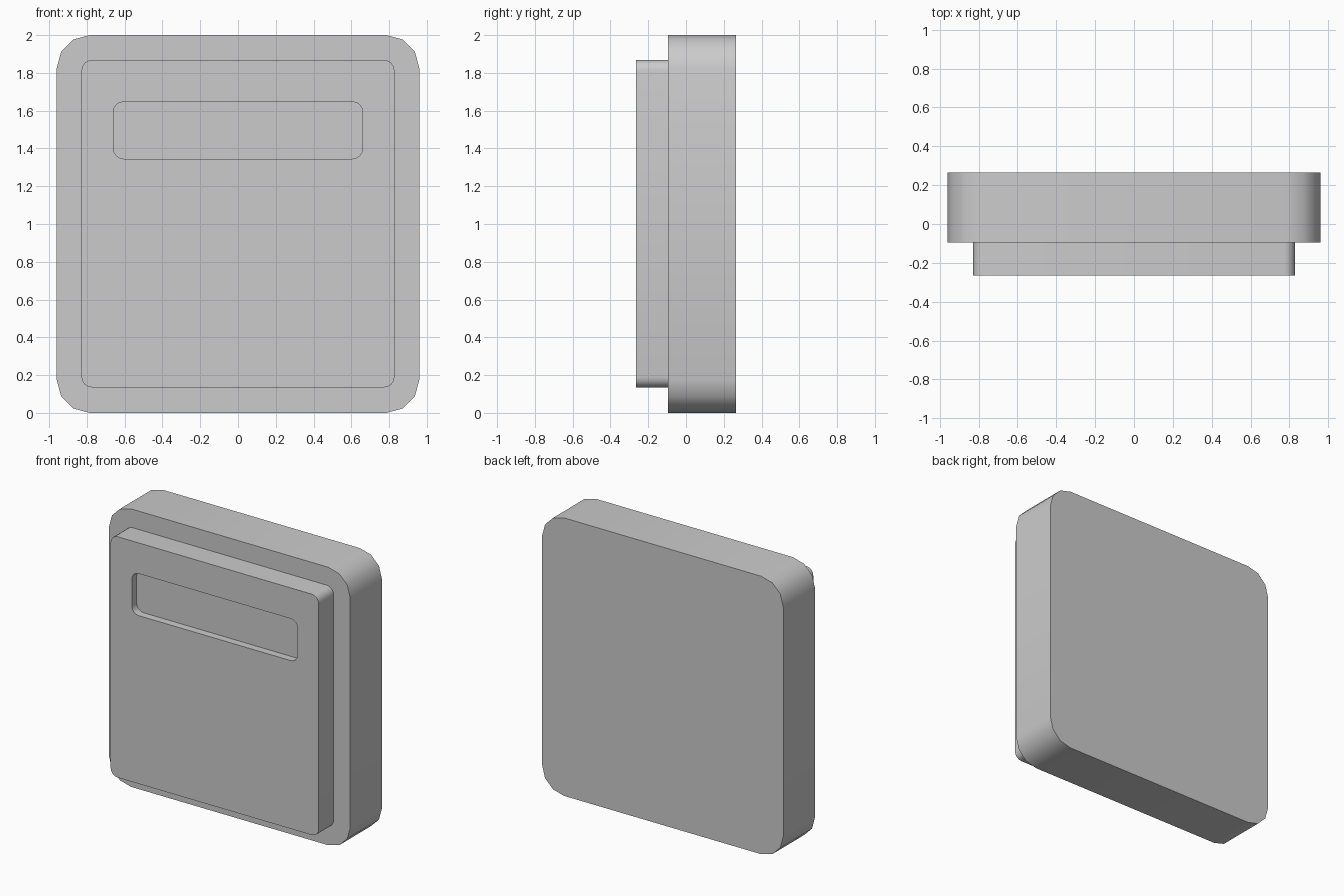
import bpy, bmesh
from math import cos, sin, radians, pi

if "Cube" in bpy.data.objects:
    bpy.data.objects.remove(bpy.data.objects["Cube"])


def rounded_ring(half_w, z0, z1, r, y, segs):
    """Points of a rounded rectangle in the XZ plane at depth y."""
    pts = []
    corners = [(half_w - r, z1 - r), (r - half_w, z1 - r),
               (r - half_w, z0 + r), (half_w - r, z0 + r)]
    for i, (cx, cz) in enumerate(corners):
        for k in range(segs + 1):
            a = (i + k / segs) * pi / 2
            pts.append((cx + r * cos(a), y, cz + r * sin(a)))
    return pts


def loft(name, rings, segs):
    """Join successive rounded rings with quads and cap both ends."""
    bm = bmesh.new()
    loops = [[bm.verts.new(p) for p in rounded_ring(*ring, segs)] for ring in rings]
    for a, b in zip(loops, loops[1:]):
        for i in range(len(a)):
            j = (i + 1) % len(a)
            bm.faces.new((a[i], a[j], b[j], b[i]))
    bm.faces.new(loops[0])
    bm.faces.new(loops[-1])
    bmesh.ops.recalc_face_normals(bm, faces=bm.faces)
    mesh = bpy.data.meshes.new(name)
    bm.to_mesh(mesh)
    bm.free()
    obj = bpy.data.objects.new(name, mesh)
    bpy.context.collection.objects.link(obj)
    bpy.ops.object.select_all(action='DESELECT')
    obj.select_set(True)
    bpy.context.view_layer.objects.active = obj
    bpy.ops.object.shade_smooth_by_angle(angle=radians(40))
    return obj


BACK, STEP, FRONT, SLOT_DEPTH = 0.265, -0.095, -0.265, 0.055

# Thick backing block with broad three-sided corners
loft("back_body", [(0.96, 0, 2, 0.175, BACK),
                   (0.96, 0, 2, 0.175, STEP)], 3)

# Front panel: outer wall, face, then the recessed slot near the top
loft("front_panel", [(0.828, 0.135, 1.868, 0.055, STEP),
                     (0.828, 0.135, 1.868, 0.055, FRONT),
                     (0.66, 1.345, 1.647, 0.055, FRONT),
                     (0.66, 1.345, 1.647, 0.055, FRONT + SLOT_DEPTH)], 4)
